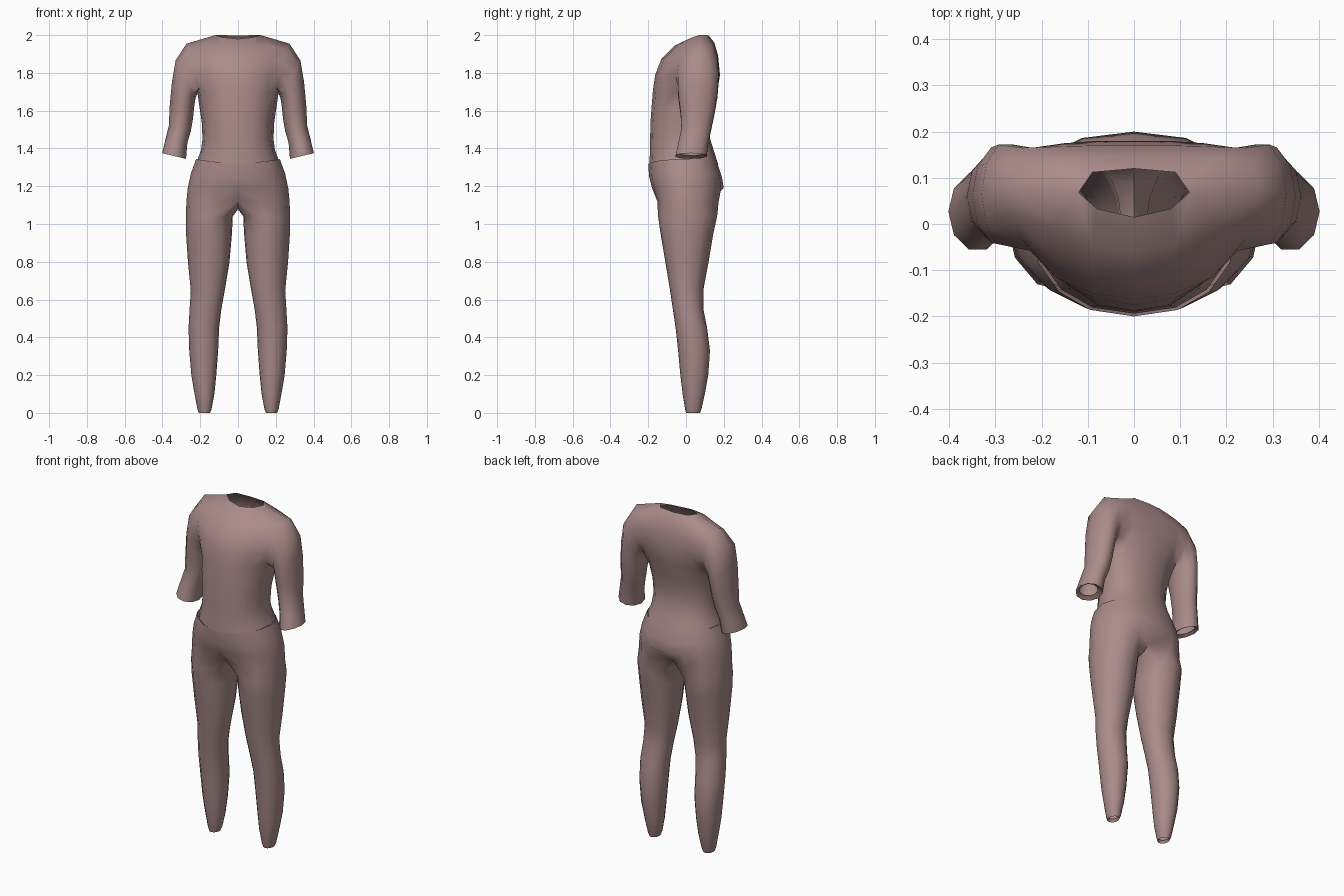
import bpy, bmesh
from math import sin, cos, pi, radians

if "Cube" in bpy.data.objects:
    bpy.data.objects.remove(bpy.data.objects["Cube"])

fabric = bpy.data.materials.new("dusty_rose_fabric")
fabric.diffuse_color = (0.40, 0.26, 0.255, 1)
fabric.use_nodes = True
fabric.node_tree.nodes["Principled BSDF"].inputs["Base Color"].default_value = fabric.diffuse_color


def spow(v, p):
    return abs(v) ** p * (1 if v >= 0 else -1)


def half_arc(z, dz, w, front, back, yc=0.0, p=0.9):
    """Nine points from front centre round the side to back centre; dz lifts the side."""
    pts = []
    for j in range(9):
        a = pi * j / 8
        s, c = max(sin(a), 0), cos(a)
        ry = (yc - front) if j <= 4 else (back - yc)
        x = 0 if j in (0, 8) else w * s ** p
        pts.append((x, yc - ry * spow(c, p) if j != 4 else yc, z + dz * s))
    return pts


def add(bm, pts):
    return [bm.verts.new(p) for p in pts]


def bridge(bm, a, b, closed=False):
    n = len(a)
    for i in range(n if closed else n - 1):
        k = (i + 1) % n
        bm.faces.new((a[i], a[k], b[k], b[i]))


def finish(name, bm):
    """Weld, mirror to the other side and shade smooth."""
    bmesh.ops.remove_doubles(bm, verts=bm.verts, dist=0.0005)
    geom = bm.verts[:] + bm.edges[:] + bm.faces[:]
    bmesh.ops.mirror(bm, geom=geom, axis='X', merge_dist=0.0005)
    bmesh.ops.remove_doubles(bm, verts=bm.verts, dist=0.0005)
    bmesh.ops.recalc_face_normals(bm, faces=bm.faces)
    me = bpy.data.meshes.new(name)
    bm.to_mesh(me)
    bm.free()
    ob = bpy.data.objects.new(name, me)
    bpy.context.collection.objects.link(ob)
    me.materials.append(fabric)
    bpy.ops.object.select_all(action='DESELECT')
    ob.select_set(True)
    bpy.context.view_layer.objects.active = ob
    bpy.ops.object.shade_smooth_by_angle(angle=radians(55))


# ---- trousers: pelvis arcs, crotch curve, then closed leg rings
bm = bmesh.new()
pelvis = [(1.315, .028, .222, -.2, .168), (1.25, .015, .25, -.195, .19),
          (1.19, 0, .266, -.18, .2)]
rows = [add(bm, half_arc(*r)) for r in pelvis]
crotch = half_arc(1.12, 0, .273, -.163, .186)
crotch[0], crotch[8] = (0, -.12, 1.125), (0, .125, 1.12)
rows.append(add(bm, crotch))
for a, b in zip(rows, rows[1:]):
    bridge(bm, a, b)
ring = rows[-1] + add(bm, [(0, .085, 1.09), (0, .045, 1.08), (0, .01, 1.078),
                           (0, -.03, 1.08), (0, -.075, 1.095)])
# leg rings: z, inner x, outer x, front y, back y (last one is the turned-in hem)
legs = [(1.04, .028, .276, -.148, .165), (.95, .032, .275, -.135, .145),
        (.8, .045, .265, -.11, .12), (.65, .07, .25, -.085, .092),
        (.55, .088, .256, -.07, .092), (.45, .10, .262, -.055, .112),
        (.33, .105, .258, -.042, .127), (.2, .115, .247, -.03, .118),
        (.1, .125, .23, -.018, .10), (.02, .14, .215, -.005, .082),
        (0, .148, .207, 0, .075), (.015, .156, .199, .01, .066)]
angles = [radians(-125 + 31.25 * j) for j in range(9)]
angles += [radians(125 + 110 * k / 6) for k in range(1, 6)]
for z, xi, xo, f, b in legs:
    nxt = add(bm, [((xi + xo) / 2 + (xo - xi) / 2 * cos(t),
                    (f + b) / 2 + (b - f) / 2 * sin(t), z) for t in angles])
    bridge(bm, ring, nxt, True)
    ring = nxt
finish("trousers", bm)

# ---- shirt: torso arcs up to the armpit
bm = bmesh.new()
torso = [(1.31, .03, .215, -.194, .172), (1.38, .01, .196, -.191, .15),
         (1.45, 0, .188, -.19, .128), (1.54, 0, .192, -.188, .128, .01),
         (1.62, 0, .204, -.182, .147, .02)]
rows = [add(bm, half_arc(*r)) for r in torso]
armpit = half_arc(1.71, -.015, .215, -.175, .167, .05)
armpit[3], armpit[5] = (.207, -.035, 1.72), (.205, .12, 1.72)
rows.append(add(bm, armpit))
for a, b in zip(rows, rows[1:]):
    bridge(bm, a, b)
pit = rows[-1]

# chest and upper back strips, meeting at the shoulder seam and neckline
chest = [[(0, -.163, 1.79), (.09, -.15, 1.79), (.17, -.115, 1.79), (.225, -.058, 1.79)],
         [(0, -.13, 1.875), (.09, -.115, 1.875), (.17, -.08, 1.87), (.24, -.035, 1.865)],
         [(0, -.06, 1.945), (.09, -.045, 1.945), (.17, -.01, 1.94), (.257, .012, 1.925)],
         [(0, .015, 1.98), (.08, .033, 1.988), (.12, .068, 2), (.272, .075, 1.955)]]
back = [[(.22, .165, 1.79), (.15, .175, 1.79), (.08, .18, 1.79), (0, .18, 1.79)],
        [(.242, .165, 1.88), (.16, .168, 1.89), (.08, .17, 1.89), (0, .17, 1.89)],
        [(.26, .13, 1.93), (.17, .14, 1.955), (.08, .148, 1.96), (0, .15, 1.96)],
        [(.272, .075, 1.955), (.12, .068, 2), (.09, .112, 2), (0, .12, 1.998)]]
front_rows = [pit[:4]] + [add(bm, r) for r in chest]
back_rows = [pit[5:]] + [add(bm, r) for r in back]
for strip in (front_rows, back_rows):
    for a, b in zip(strip, strip[1:]):
        bridge(bm, a, b)

# sleeve rings grow from the armhole: inner (x, z), outer (x, z), front y, back y
ring = [pit[4]] + [r[3] for r in front_rows] + [r[0] for r in back_rows[-2::-1]]
sleeve = [(.225, 1.665, .33, 1.867, -.045, .173), (.232, 1.62, .35, 1.75, -.042, .167),
          (.238, 1.56, .362, 1.62, -.03, .152), (.25, 1.49, .366, 1.52, -.025, .135),
          (.268, 1.43, .386, 1.44, -.04, .12), (.275, 1.345, .402, 1.375, -.056, .11),
          (.30, 1.362, .383, 1.385, -.03, .082)]
for xi, zi, xo, zo, f, b in sleeve:
    pts = []
    for i in range(10):
        t = 2 * pi * i / 10
        k = (1 - cos(t)) / 2
        pts.append((xi + (xo - xi) * k,
                    (f + b) / 2 - (b - f) / 2 * 1.04 * sin(t),
                    zi + (zo - zi) * k))
    nxt = add(bm, pts)
    bridge(bm, ring, nxt, True)
    ring = nxt
finish("shirt", bm)
